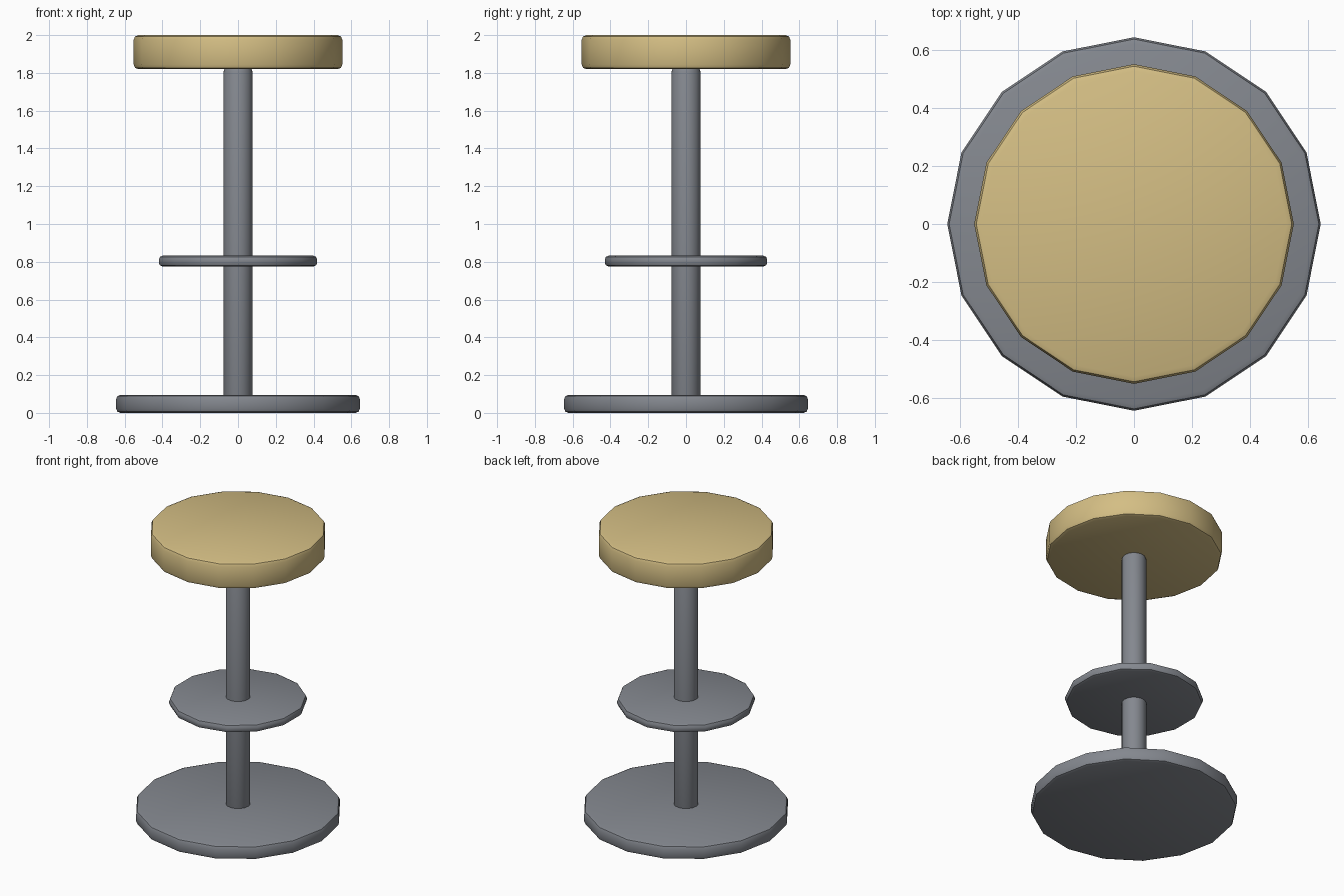
import bpy
import bmesh
import math

if "Cube" in bpy.data.objects:
    bpy.data.objects.remove(bpy.data.objects["Cube"])


def material(name, color):
    m = bpy.data.materials.new(name)
    m.diffuse_color = (*color, 1)
    m.use_nodes = True
    m.node_tree.nodes["Principled BSDF"].inputs["Base Color"].default_value = m.diffuse_color
    return m


metal = material("grey metal", (0.231, 0.246, 0.275))
cushion = material("tan cushion", (0.658, 0.515, 0.231))


def disc(name, sides, radius, z0, z1, bevel, mat):
    """Upright prism with rounded top and bottom rims."""
    bm = bmesh.new()
    bmesh.ops.create_cone(bm, cap_ends=True, segments=sides, radius1=radius,
                          radius2=radius, depth=z1 - z0)
    bmesh.ops.translate(bm, verts=bm.verts, vec=(0, 0, (z0 + z1) / 2))
    rims = [e for e in bm.edges if abs(e.verts[0].co.z - e.verts[1].co.z) < 1e-4]
    bmesh.ops.bevel(bm, geom=rims, offset=bevel, segments=2, profile=0.5,
                    affect='EDGES')
    me = bpy.data.meshes.new(name)
    bm.to_mesh(me)
    bm.free()
    me.materials.append(mat)
    ob = bpy.data.objects.new(name, me)
    bpy.context.collection.objects.link(ob)
    bpy.context.view_layer.objects.active = ob
    ob.select_set(True)
    bpy.ops.object.shade_smooth_by_angle(angle=math.radians(30))
    ob.select_set(False)
    return ob


# Floor plate, centre post, foot ring and padded seat
disc("base", 16, 0.645, 0.0, 0.095, 0.022, metal)
disc("post", 16, 0.077, 0.05, 1.825, 0.018, metal)
disc("footrest", 14, 0.43, 0.775, 0.832, 0.02, metal)
disc("seat", 16, 0.552, 1.82, 2.0, 0.024, cushion)
